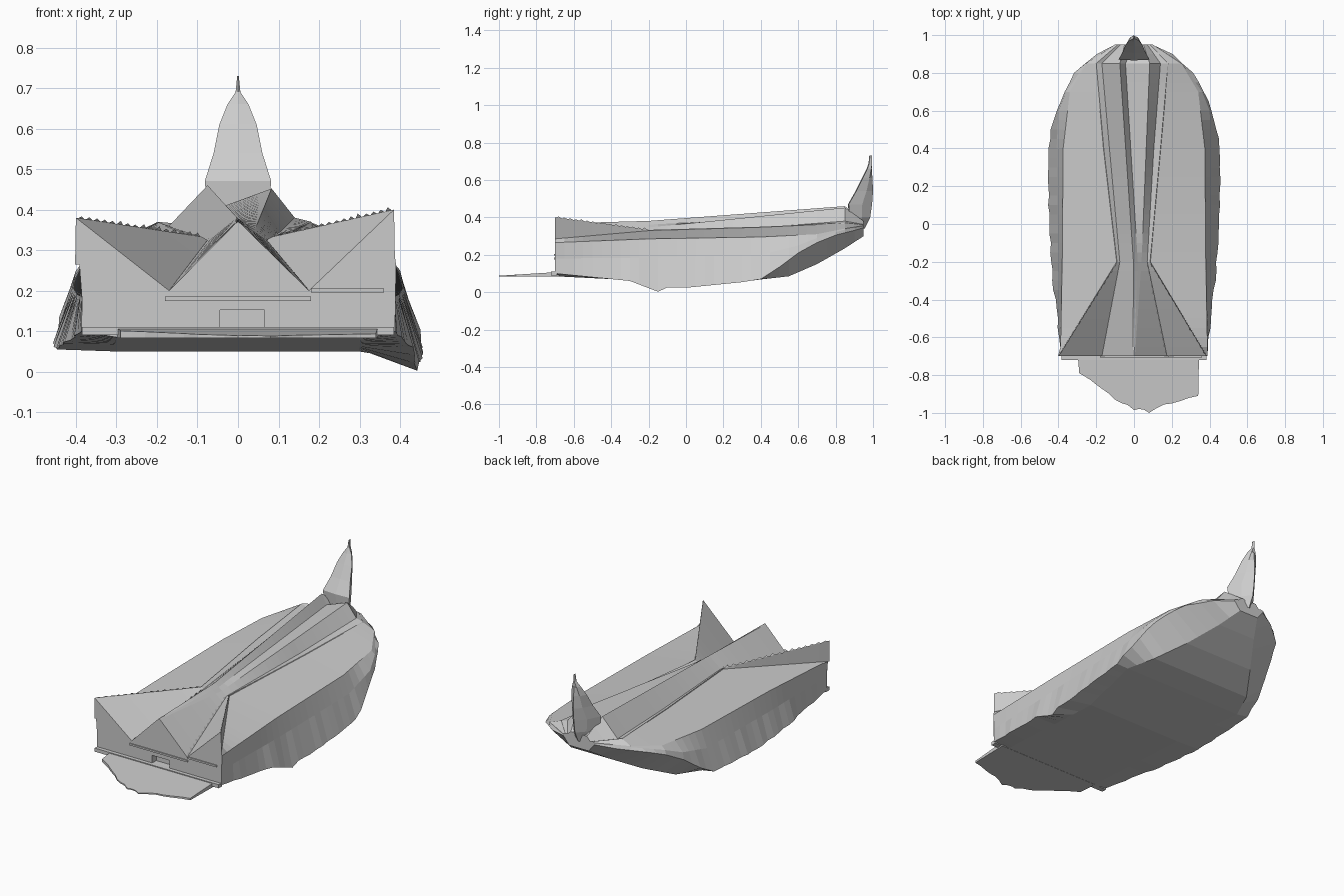
import bpy, bmesh, random
from mathutils import Vector

random.seed(4)
cube = bpy.data.objects.get("Cube")
if cube:
    bpy.data.objects.remove(cube)


def make_object(name, bm):
    bmesh.ops.recalc_face_normals(bm, faces=bm.faces)
    mesh = bpy.data.meshes.new(name)
    bm.to_mesh(mesh)
    bm.free()
    obj = bpy.data.objects.new(name, mesh)
    bpy.context.collection.objects.link(obj)
    return obj


def sample(rail, y):
    """Interpolate a rail of (y, values...) at y."""
    for a, b in zip(rail, rail[1:]):
        if y <= b[0]:
            t = max(0, (y - a[0]) / (b[0] - a[0]))
            return [p + (q - p) * t for p, q in zip(a[1:], b[1:])]
    return list(rail[-1][1:])


def loft(name, rings):
    bm = bmesh.new()
    rows = [[bm.verts.new(p) for p in ring] for ring in rings]
    for a, b in zip(rows, rows[1:]):
        for i in range(len(a)):
            j = (i + 1) % len(a)
            bm.faces.new((a[i], a[j], b[j], b[i]))
    caps = [bm.faces.new(rows[0]), bm.faces.new(rows[-1])]
    bmesh.ops.triangulate(bm, faces=caps)
    return make_object(name, bm)


def box(name, centre, size):
    bm = bmesh.new()
    bmesh.ops.create_cube(bm, size=1)
    for v in bm.verts:
        v.co = Vector(c + k * s for c, k, s in zip(centre, v.co, size))
    return make_object(name, bm)


# Roof rails, each point is (y, distance from the middle, z)
trough = [(-.7, 0, .37), (-.2, .02, .362), (.85, -.045, .405), (.95, 0, .36)]
left_roof = (
    [(-.7, .005, .367), (-.2, .04, .346), (.85, .083, .452), (.95, .05, .38)],
    [(-.7, .175, .2), (-.2, .07, .325), (.4, .105, .345),
     (.85, .14, .38), (.95, .07, .362)],
    [(-.7, .385, .4), (-.2, .085, .333), (.4, .14, .35),
     (.85, .18, .37), (.95, .085, .36)])
right_roof = (
    [(-.7, .005, .367), (-.2, .003, .381), (.85, .075, .46), (.95, .05, .38)],
    [(-.7, .17, .2), (-.2, .075, .325), (.4, .13, .34),
     (.85, .17, .36), (.95, .07, .355)],
    [(-.7, .4, .38), (-.2, .09, .333), (.4, .16, .355),
     (.85, .2, .37), (.95, .085, .36)])

# Wall and underside rails shared by both sides
flap_height = [(-.7, .115), (-.2, .004), (.95, .002)]
eave = [(-.7, .39, .265), (-.2, .38, .285), (.4, .375, .295), (.7, .34, .31),
        (.85, .25, .34), (.95, .1, .356)]
waist = [(-.7, .385, .18), (-.2, .4, .185), (.4, .41, .2), (.6, .4, .25),
         (.7, .36, .29), (.85, .255, .335), (.95, .1, .35)]
chine = [(-.7, .39, .1), (-.5, .405, .085), (-.3, .43, .07), (0, .45, .055),
         (.4, .455, .08), (.5, .44, .135), (.6, .41, .21), (.7, .37, .265),
         (.8, .315, .305), (.9, .2, .33), (.95, .1, .345)]
keel = [(-.7, .3, .085), (-.3, .3, .065), (0, .3, .05), (.4, .38, .068),
        (.55, .32, .085), (.7, .22, .15), (.85, .12, .235), (.95, .06, .3)]
droop = [(-.7, 0), (-.3, .01), (-.15, .06), (-.1, .035), (.3, .02), (.5, 0)]


def half_section(y, roof, side):
    points = [sample(rail, y) for rail in roof]
    x, z = points[-1]
    points.append((x + .002, z - sample(flap_height, y)[0]))
    points += [sample(rail, y) for rail in (eave, waist)]
    x, z = sample(chine, y)
    if side > 0:
        z -= sample(droop, y)[0]
    points += [(x + random.uniform(-.005, .005), z), sample(keel, y)]
    return [(side * px, y, pz) for px, pz in points]


def section(y):
    x, z = sample(trough, y)
    return ([(x, y, z)] + half_section(y, left_roof, 1)
            + half_section(y, right_roof, -1)[::-1])


body = loft("body", [section(-.7 + .05 * i) for i in range(34)])

# Doorway recess in the front wall
cutter = box("doorway_cutter", (.01, -.7, .13), (.11, .08, .045))
cutter.hide_render = True
cut = body.modifiers.new("doorway", 'BOOLEAN')
cut.object = cutter
cut.solver = 'EXACT'
bpy.context.view_layer.objects.active = body
bpy.ops.object.modifier_apply(modifier=cut.name)
bpy.data.objects.remove(cutter)

# Front ledges and base step
box("front_ledge", (0, -.7, .18), (.36, .012, .01))
box("front_ledge_raised", (.27, -.7, .2), (.18, .012, .01))
box("base_step", (0, -.706, .1), (.77, .03, .02))

# Ground apron with a ragged front edge
outline = [(-.3, -.68), (-.29, -.79), (-.2, -.85), (-.1, -.93), (0, -.985),
           (.08, -1), (.2, -.95), (.34, -.91), (.345, -.68)]
ragged = []
for a, b in zip(outline, outline[1:]):
    a, b = Vector(a), Vector(b)
    ragged.append(a)
    ragged += [a.lerp(b, t) + Vector((0, random.uniform(0, .012)))
               for t in (.33, .67)]
ragged.append(Vector(outline[-1]))
top_slope = [(-1, .088), (-.68, .108)]
loft("apron", [[(p.x, p.y, .083) for p in ragged],
               [(p.x, p.y, sample(top_slope, p.y)[0]) for p in ragged]])

# Stern spike, narrowing to a thin tip
spike = [(.34, .07, .88, .955), (.4, .075, .875, .985), (.47, .082, .87, .995),
         (.54, .06, .91, 1), (.61, .046, .945, .997), (.66, .026, .97, .993),
         (.69, .006, .98, .99), (.73, .002, .984, .987)]
loft("stern_spike", [[(-w, front, z), (0, front - .004, z), (w, front, z),
                      (w * .55, (front + back) / 2 + .01, z), (0, back, z),
                      (-w * .55, (front + back) / 2 + .01, z)]
                     for z, w, front, back in spike])


# Jagged fringes along the front valleys and flap tops
def fringe(name, rail, side, count, size):
    bm = bmesh.new()
    ends = [Vector((side * sample(rail, y)[0], y, sample(rail, y)[1]))
            for y in (-.69, -.2)]
    for i in range(count):
        a = ends[0].lerp(ends[1], i / count)
        b = ends[0].lerp(ends[1], (i + .8) / count)
        lean = Vector((side * -.6, 0, .9)) * size * random.uniform(.5, 1)
        bm.faces.new([bm.verts.new(p) for p in (a, b, a.lerp(b, .3) + lean)])
    make_object(name, bm)


for side, label, roof in ((1, "left", left_roof), (-1, "right", right_roof)):
    fringe(label + "_valley_fringe", roof[1], side, 14, .02)
    fringe(label + "_flap_fringe", roof[2], side, 16, .01)
